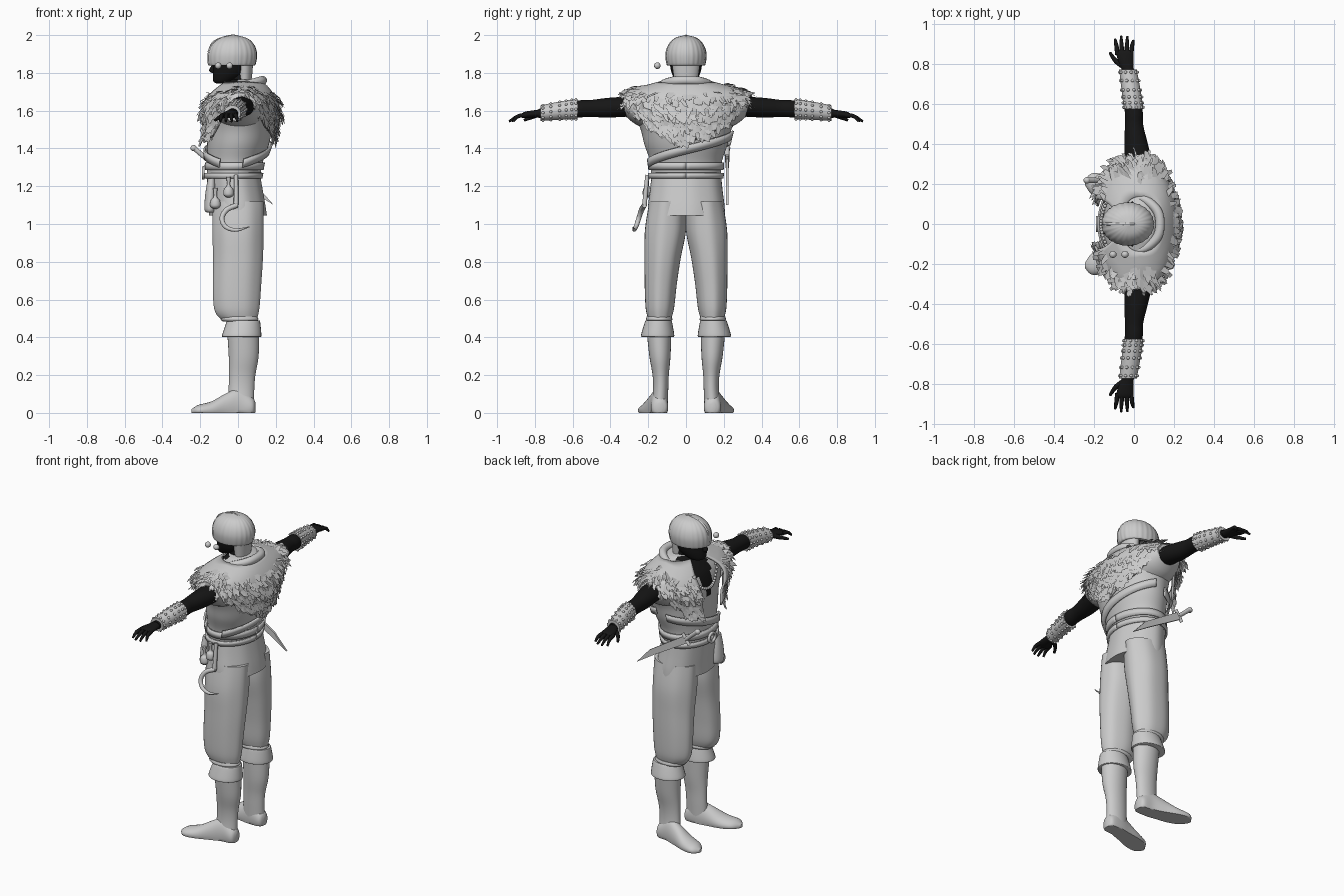
import bpy, bmesh, random
from math import sin, cos, pi, radians
from mathutils import Vector as V

if "Cube" in bpy.data.objects:
    bpy.data.objects.remove(bpy.data.objects["Cube"])
random.seed(4)

def material(name, c):
    m = bpy.data.materials.new(name)
    m.use_nodes = True
    m.diffuse_color = (c, c, c, 1)
    m.node_tree.nodes["Principled BSDF"].inputs["Base Color"].default_value = (c, c, c, 1)
    return m

GREY = material("light grey", 0.6)
SKIN = material("black", 0.008)
SIDES = (("left", -1), ("right", 1))

def finish(name, bm, mat, smooth=True):
    bmesh.ops.recalc_face_normals(bm, faces=bm.faces)
    me = bpy.data.meshes.new(name)
    bm.to_mesh(me)
    bm.free()
    ob = bpy.data.objects.new(name, me)
    bpy.context.collection.objects.link(ob)
    me.materials.append(mat)
    if smooth:
        bpy.ops.object.select_all(action="DESELECT")
        ob.select_set(True)
        bpy.context.view_layer.objects.active = ob
        bpy.ops.object.shade_smooth_by_angle(angle=radians(50))
    return ob

def grid(name, f, nu, nv, mat, closed=True, caps=True, thick=0):
    """Skin a surface f(u, v) with u, v in 0..1; u may wrap round."""
    bm = bmesh.new()
    cols = nu if closed else nu + 1
    rows = [[bm.verts.new(f(i / nu, j / nv)) for i in range(cols)] for j in range(nv + 1)]
    for a, b in zip(rows, rows[1:]):
        for i in range(nu):
            k = (i + 1) % cols
            bm.faces.new((a[i], a[k], b[k], b[i]))
    if closed and caps:
        bm.faces.new(rows[0])
        bm.faces.new(rows[-1])
    ob = finish(name, bm, mat)
    if thick:
        ob.modifiers.new("thickness", "SOLIDIFY").thickness = thick
    return ob

def spline(keys, t):
    """Catmull-Rom through tuples, t in 0..1."""
    n = len(keys) - 1
    i = min(int(t * n), n - 1)
    s = t * n - i
    k = [keys[max(0, min(n, i + d))] for d in (-1, 0, 1, 2)]
    return [(2 * b + (c - a) * s + (2 * a - 5 * b + 4 * c - d) * s * s
             + (3 * b - a - 3 * c + d) * s ** 3) / 2 for a, b, c, d in zip(*k)]

def loft(name, keys, axis, mat, nu=28, steps=5, ripple=0, waves=9, side=1):
    """Ellipse rings (x, y, z, r1, r2) swept roughly along an axis."""
    def f(u, v):
        x, y, z, r, s = spline(keys, v)
        a = 2 * pi * u
        w = 1 + ripple * sin(waves * a)
        c, d = r * w * cos(a), s * w * sin(a)
        off = {"x": (0, c, d), "y": (c, 0, d), "z": (c, d, 0)}[axis]
        return V((x + off[0], side * (y + off[1]), max(z + off[2], 0)))
    return grid(name, f, nu, steps * (len(keys) - 1), mat)

def tube(name, pts, mat, radii, smooth_path=True):
    cu = bpy.data.curves.new(name, "CURVE")
    cu.dimensions, cu.bevel_depth, cu.bevel_resolution, cu.use_fill_caps = "3D", 1, 3, True
    n = 6 * (len(pts) - 1) if smooth_path else len(pts) - 1
    sp = cu.splines.new("POLY")
    sp.points.add(n)
    for i, p in enumerate(sp.points):
        q = spline([(*k, r) for k, r in zip(pts, radii)], i / n)
        p.co, p.radius = (*q[:3], 1), max(q[3], 0.001)
    ob = bpy.data.objects.new(name, cu)
    bpy.context.collection.objects.link(ob)
    cu.materials.append(mat)
    return ob

def balls(name, items, mat):
    bm = bmesh.new()
    for p, r in items:
        made = bmesh.ops.create_icosphere(bm, subdivisions=2, radius=r)
        bmesh.ops.translate(bm, verts=made["verts"], vec=p)
    return finish(name, bm, mat)

# Torso: rings of centre x, centre y, height, depth, width
TORSO = [(-.025, 0, 1.24, .14, .185), (-.015, 0, 1.33, .147, .19), (0, 0, 1.42, .163, .22),
         (.01, 0, 1.5, .17, .24), (.015, 0, 1.58, .172, .275), (.02, 0, 1.65, .155, .31),
         (.025, 0, 1.695, .13, .285), (.03, 0, 1.735, .1, .18), (.03, 0, 1.765, .07, .09)]

def body(a, z, off=0.0):
    for lo, hi in zip(TORSO, TORSO[1:]):
        if z <= hi[2]:
            break
    t = (z - lo[2]) / (hi[2] - lo[2])
    x, _, _, r, s = [p + (q - p) * t for p, q in zip(lo, hi)]
    return V((x + (r + off) * cos(a), (s + off) * sin(a), z))

vest = loft("vest", TORSO, "z", GREY, nu=72, steps=6)
vest.data.materials.append(SKIN)
for p in vest.data.polygons:
    c = p.center
    if c.x < 0 and c.z > 1.5 and abs(c.y) < (c.z - 1.5) * .42:
        p.material_index = 1
loft("tunic_skirt", [(0, 0, 1.045, .153, .205), (-.005, 0, 1.1, .15, .202), (-.015, 0, 1.18, .146, .192),
     (-.025, 0, 1.26, .142, .184)], "z", GREY, nu=48, ripple=.008)

# Straps wrapped round the body
def strap(name, a0, a1, z0, z1, width, off):
    def f(u, v):
        return body(radians(a0 + (a1 - a0) * u), z0 + (z1 - z0) * u + width * v, off)
    return grid(name, f, 60, 1, GREY, closed=False, thick=.01)

strap("upper_belt", 0, 360, 1.285, 1.285, .04, .012)
strap("lower_belt", 0, 360, 1.24, 1.24, .03, .014)
strap("back_sash", -75, 80, 1.3, 1.45, .045, .01)
strap("front_sash", 100, 240, 1.42, 1.3, .045, .01)
grid("buckle", lambda u, v: V((-.19, .04 * cos(2 * pi * u) * (.6 + .4 * v),
     1.27 + .035 * sin(2 * pi * u) * (.6 + .4 * v))), 24, 1, GREY, caps=False, thick=.012)

# Fur mantle: low at the back and in two front panels, high over the arms
HEM = [(0, 1.42), (45, 1.51), (72, 1.63), (90, 1.67), (108, 1.62), (135, 1.46), (160, 1.44)]

def mantle(deg, v, lift=0.0):
    d = abs(deg)
    for (a, za), (b, zb) in zip(HEM, HEM[1:]):
        if d <= b:
            break
    hem = za + (zb - za) * (d - a) / (b - a)
    bulge = (.03 + .025 * max(0, -cos(radians(d)))) * sin(pi * min(v + .1, .8))
    return body(radians(deg), 1.755 + (hem - 1.755) * v, .008 + bulge + lift)

grid("fur_mantle", lambda u, v: mantle(-160 + 320 * u, v), 90, 14, GREY, closed=False, thick=.012)
bm = bmesh.new()
for i in range(1150):
    deg, v = random.uniform(-158, 158), random.uniform(.1, .97) ** .75
    if 78 < abs(deg) < 102 and random.random() < .5:
        continue
    p = mantle(deg, v, .004)
    across = (mantle(deg + 1, v) - mantle(deg - 1, v)).normalized()
    down = (mantle(deg, v) - mantle(deg, v - .05)).normalized()
    out = across.cross(down)
    out *= -1 if out.dot(V((cos(radians(deg)), sin(radians(deg)), .5))) < 0 else 1
    down += across * random.uniform(-.5, .5)
    w, l, h = random.uniform(.01, .018), random.uniform(.03, .055), random.uniform(.004, .02)
    quad = (p - across * w, p + across * w, p + across * w * .7 + down * l + out * h,
            p - across * w * .5 + down * l * .8 + out * h)
    bm.faces.new([bm.verts.new(q) for q in quad])
finish("fur_tufts", bm, GREY, smooth=False)
tube("collar", [(-.06, -.1, 1.715), (.03, -.13, 1.735), (.11, -.075, 1.755), (.13, 0, 1.76),
     (.11, .075, 1.755), (.03, .13, 1.735), (-.06, .1, 1.715)], GREY, [.008, .02, .024, .024, .024, .02, .008])
balls("necklace", [(body(pi + (i - 10) * .05, 1.58 + .0011 * (i - 10) ** 2, .008), .009)
      for i in range(21)], GREY)

# Head and hair
loft("neck", [(.02, 0, 1.68, .06, .06), (.005, 0, 1.75, .055, .055), (0, 0, 1.84, .055, .055)], "z", SKIN)
loft("head", [(-.085, 0, 1.743, .025, .025), (-.075, 0, 1.755, .055, .05), (-.05, 0, 1.79, .083, .072),
     (-.04, 0, 1.83, .09, .083), (-.035, 0, 1.9, .1, .09)], "z", SKIN)
loft("nose", [(-.125, 0, 1.845, .01, .01), (-.135, 0, 1.815, .018, .014), (-.13, 0, 1.8, .01, .012)], "z", SKIN)
loft("hair", [(-.035, 0, 1.84, .11, .092), (-.033, 0, 1.845, .125, .102), (-.03, 0, 1.9, .13, .108),
     (-.028, 0, 1.95, .112, .092), (-.025, 0, 1.985, .07, .057), (-.025, 0, 2, .004, .004)],
     "z", GREY, nu=96, ripple=.012, waves=24)
loft("nape_hair", [(.035, 0, 1.745, .035, .06), (.035, 0, 1.79, .04, .066), (.035, 0, 1.85, .045, .075)],
     "z", GREY)
tube("hair_parting", [(-.158, 0, 1.91), (-.125, 0, 1.965), (-.03, 0, 1.997), (.04, 0, 1.98)], GREY,
     [.004, .007, .006, .003])
balls("floating_eyes", [((x, -.152, 1.838), .018) for x in (-.105, -.045)], GREY)

for name, s in SIDES:
    # Arms, bracers and hands
    loft(name + "_sleeve_cap", [(.01, .2, 1.6, .13, .1), (.01, .27, 1.615, .115, .085),
         (.01, .325, 1.635, .085, .06)], "y", GREY, side=s)
    loft(name + "_arm", [(.02, .26, 1.625, .07, .055), (.018, .34, 1.62, .065, .053), (.008, .42, 1.615, .056, .052),
         (0, .5, 1.612, .045, .045), (-.003, .58, 1.608, .044, .044), (-.03, .78, 1.585, .028, .024)],
         "y", SKIN, side=s)
    cuff = [(-.002, .575, 1.607, .049, .055), (-.012, .65, 1.602, .048, .05), (-.03, .77, 1.587, .044, .041)]
    loft(name + "_bracer", cuff, "y", GREY, side=s)
    studs = []
    for j in range(6):
        x, y, z, r, t = spline(cuff, .08 + j * .168)
        studs += [((x + r * cos(k * pi / 5), s * y, z + t * sin(k * pi / 5)), .008) for k in range(10)]
    balls(name + "_bracer_studs", studs, GREY)
    loft(name + "_palm", [(-.03, .76, 1.586, .026, .022), (-.038, .8, 1.583, .036, .02),
         (-.046, .85, 1.578, .043, .017), (-.048, .868, 1.574, .038, .012)], "y", SKIN, side=s)
    for i, (x, reach) in enumerate(((-.082, .922), (-.06, .937), (-.037, .935), (-.015, .915))):
        spread = (x + .048) * .35
        tube(f"{name}_finger_{i + 1}", [(x, s * .845, 1.577), (x + spread * .5, s * .89, 1.57),
             (x + spread, s * reach, 1.543)], SKIN, [.012, .0105, .006])
    tube(name + "_thumb", [(-.055, s * .79, 1.58), (-.092, s * .815, 1.567), (-.12, s * .855, 1.55)],
         SKIN, [.016, .012, .007])

    # Trousers and boots
    loft(name + "_trouser_leg", [(0, .1, 1.12, .135, .095), (0, .11, .97, .136, .109), (0, .125, .82, .132, .096),
         (-.005, .135, .68, .128, .085), (-.007, .139, .57, .122, .077), (-.003, .14, .52, .11, .068),
         (.01, .14, .485, .088, .055)], "z", GREY, nu=40, ripple=.014, waves=7, side=s)
    loft(name + "_trouser_band", [(.008, .142, .485, .09, .064), (.008, .142, .495, .1, .07),
         (.008, .142, .51, .094, .066)], "z", GREY, side=s)
    loft(name + "_boot_cuff", [(.03, .145, .49, .086, .068), (.028, .146, .478, .09, .073),
         (.02, .15, .412, .104, .088), (.02, .15, .402, .1, .083)], "z", GREY, side=s)
    loft(name + "_boot_shaft", [(.027, .143, .44, .085, .066), (.03, .138, .3, .079, .056),
         (.022, .134, .2, .07, .043), (.018, .134, .12, .068, .04), (.015, .14, .03, .07, .043)],
         "z", GREY, side=s)
    loft(name + "_boot_foot", [(.092, .14, .03, .015, .025), (.075, .14, .03, .042, .055), (.01, .143, .035, .047, .095),
         (-.06, .16, .025, .053, .08), (-.14, .182, .015, .062, .046), (-.21, .2, .012, .053, .03),
         (-.245, .207, .008, .012, .012)], "x", GREY, nu=36, side=s)

# Dagger on the right hip
def flat_blade(name, pts, axis_y, thick):
    bm = bmesh.new()
    face = bm.faces.new([bm.verts.new((x, axis_y, z)) for x, z in pts])
    ext = bmesh.ops.extrude_face_region(bm, geom=[face])
    bmesh.ops.translate(bm, vec=(0, thick, 0), verts=[g for g in ext["geom"] if isinstance(g, bmesh.types.BMVert)])
    return finish(name, bm, GREY, smooth=False)

flat_blade("dagger_blade", [(-.14, 1.35), (.1, 1.2), (.19, 1.1), (.07, 1.175), (-.16, 1.31)], .212, .012)
tube("dagger_grip", [(-.15, .218, 1.33), (-.23, .218, 1.4)], GREY, [.012, .014], False)
tube("dagger_guard", [(-.175, .218, 1.3), (-.13, .218, 1.365)], GREY, [.01, .01], False)
balls("dagger_pommel", [((-.235, .218, 1.402), .017)], GREY)

# Hook, flasks and pouch on the left hip
tube("hook_handle", [(-.01, -.205, 1.26), (-.01, -.22, 1.1)], GREY, [.011, .013], False)
tube("hook", [(-.005, -.22, 1.1), (-.06, -.235, 1.075), (-.085, -.25, 1.03), (-.065, -.265, .985),
     (-.01, -.275, .968), (.06, -.28, .985)], GREY, [.014, .014, .013, .012, .009, .002])
for i, (x, y, z) in enumerate(((-.05, -.205, 1.17), (-.12, -.165, 1.11))):
    loft(f"flask_{i + 1}", [(x, y, z - .03, .008, .008), (x, y, z - .015, .027, .024), (x, y, z + .015, .024, .022),
         (x, y, z + .035, .009, .009), (x, y, z + .08, .012, .012)], "z", GREY, nu=16)
loft("pouch", [(-.145, -.11, 1.06, .02, .03), (-.148, -.11, 1.08, .03, .045), (-.145, -.11, 1.16, .028, .042),
     (-.14, -.11, 1.24, .02, .03)], "z", GREY)
